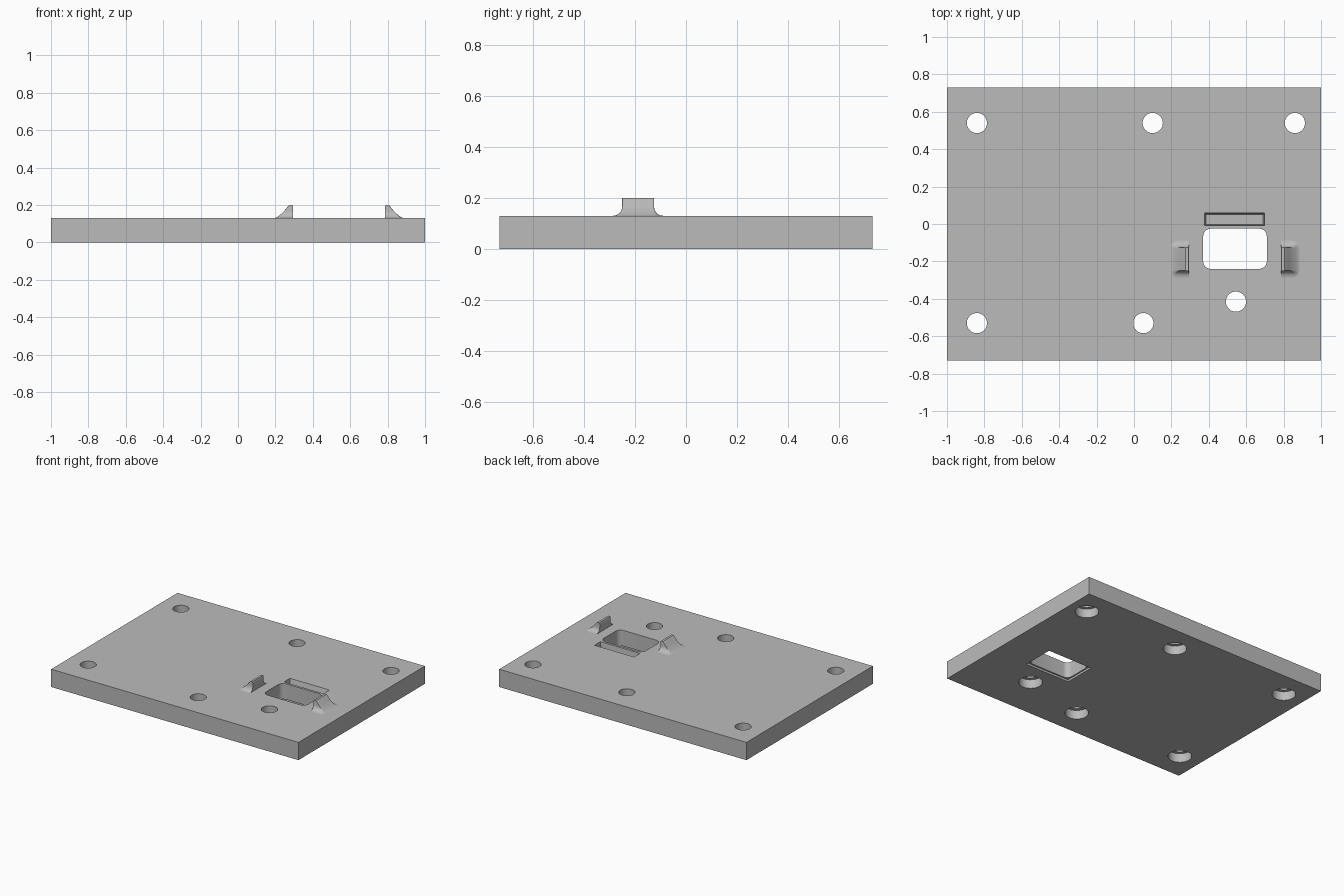
import bpy, bmesh, math

if "Cube" in bpy.data.objects:
    bpy.data.objects.remove(bpy.data.objects["Cube"], do_unlink=True)

HALF_X, HALF_Y, TOP = 1.0, 0.73, 0.13

grey = bpy.data.materials.new("plain_grey")
grey.use_nodes = True
grey.diffuse_color = (0.5, 0.5, 0.5, 1)
grey.node_tree.nodes["Principled BSDF"].inputs["Base Color"].default_value = (0.5, 0.5, 0.5, 1)


def circle(cx, cy, r, n=40):
    return [(cx + r * math.cos(math.tau * i / n), cy + r * math.sin(math.tau * i / n)) for i in range(n)]


def rectangle(x0, x1, y0, y1, radii=(0, 0, 0, 0), steps=6):
    """Counter-clockwise outline; radii start at the +x +y corner."""
    points = []
    corners = ((x1, y1, -1, -1), (x0, y1, 1, -1), (x0, y0, 1, 1), (x1, y0, -1, 1))
    for k, ((x, y, sx, sy), r) in enumerate(zip(corners, radii)):
        for i in range(steps + 1 if r else 1):
            a = math.pi / 2 * (k + i / steps)
            if r:
                points.append((x + sx * r + r * math.cos(a), y + sy * r + r * math.sin(a)))
            else:
                points.append((x, y))
    return points


def loft(name, rings):
    """Closed solid through a stack of (outline, height) rings."""
    bm = bmesh.new()
    loops = [[bm.verts.new((x, y, z)) for x, y in outline] for outline, z in rings]
    for low, high in zip(loops, loops[1:]):
        for i in range(len(low)):
            j = (i + 1) % len(low)
            bm.faces.new((low[i], low[j], high[j], high[i]))
    bm.faces.new(loops[0][::-1])
    bm.faces.new(loops[-1])
    mesh = bpy.data.meshes.new(name)
    bm.to_mesh(mesh)
    bm.free()
    obj = bpy.data.objects.new(name, mesh)
    mesh.materials.append(grey)
    bpy.context.collection.objects.link(obj)
    return obj


def activate(obj):
    bpy.ops.object.select_all(action="DESELECT")
    obj.select_set(True)
    bpy.context.view_layer.objects.active = obj


def smooth(obj, angle=30):
    activate(obj)
    bpy.ops.object.shade_smooth_by_angle(angle=math.radians(angle))


def cut(target, cutter):
    cutter.hide_render = True
    activate(target)
    mod = target.modifiers.new("cut", "BOOLEAN")
    mod.operation, mod.solver, mod.object = "DIFFERENCE", "EXACT", cutter
    bpy.ops.object.modifier_apply(modifier=mod.name)
    bpy.data.objects.remove(cutter, do_unlink=True)


# Base plate
box = rectangle(-HALF_X, HALF_X, -HALF_Y, HALF_Y)
plate = loft("base_plate", [(box, 0), (box, TOP)])

# Screw holes, counterbored from below
for x, y in ((-0.84, 0.54), (0.10, 0.54), (0.86, 0.54), (-0.84, -0.53), (0.05, -0.53), (0.545, -0.415)):
    wide, narrow = circle(x, y, 0.078), circle(x, y, 0.054)
    cut(plate, loft("screw_cutter", [(wide, -0.1), (wide, 0.065), (narrow, 0.065), (narrow, 0.3)]))

# Rounded window with a shallow square rim underneath
window = rectangle(0.37, 0.71, -0.24, -0.025, (0.04,) * 4)
cut(plate, loft("window_cutter", [(window, -0.1), (window, 0.3)]))
rim = rectangle(0.36, 0.72, -0.25, -0.015)
cut(plate, loft("rim_cutter", [(rim, -0.1), (rim, 0.015)]))

# Blind slot behind the window
slot_top = rectangle(0.378, 0.698, -0.008, 0.06)
slot_floor = rectangle(0.386, 0.69, -0.004, 0.05)
cut(plate, loft("slot_cutter", [(slot_floor, 0.085), (slot_top, TOP), (slot_top, 0.3)]))
smooth(plate)

# Pair of wedge clips with flared feet, mirrored either side of the window
FLARE, MIDDLE = 0.036, 0.54


def clip(name, side):
    rings = []
    profile = [(0.0, 0.066), (0.06, 0.06), (0.15, 0.054), (0.3, 0.046), (0.5, 0.038), (0.75, 0.03), (1.0, 0.023)]
    levels = [(TOP + t * FLARE, depth, FLARE * (1 - math.sqrt(1 - (1 - t) ** 2))) for t, depth in profile]
    for z, depth, f in levels:
        rings.append((depth + 0.7 * f, f, z, 0.245))
    rings[-1:] = [(0.049, 0.0, TOP + FLARE, 0.245), (0.03, 0.0, 0.19, 0.245), (0.02, 0.0, 0.199, 0.241),
                  (0.013, 0.0, 0.199, 0.247)]
    # keep the outer slope straight from the foot to the crest
    stack = []
    for depth, f, z, inner in rings:
        if z < TOP + FLARE + 0.001:
            depth = 0.085 - (z - TOP) + 0.4 * f
        r = f + 0.002
        start = inner - 0.0 if z < 0.195 else 0.249
        outer = 0.245 + depth
        outline = rectangle(start, outer, -0.1875 - 0.0625 - f, -0.1875 + 0.0625 + f, (r, 0, 0, r))
        if side < 0:
            outline = outline[::-1]
        stack.append(([(MIDDLE + side * x, y) for x, y in outline], z))
    smooth(loft(name, stack), 35)


clip("left_clip", 1)
clip("right_clip", -1)
